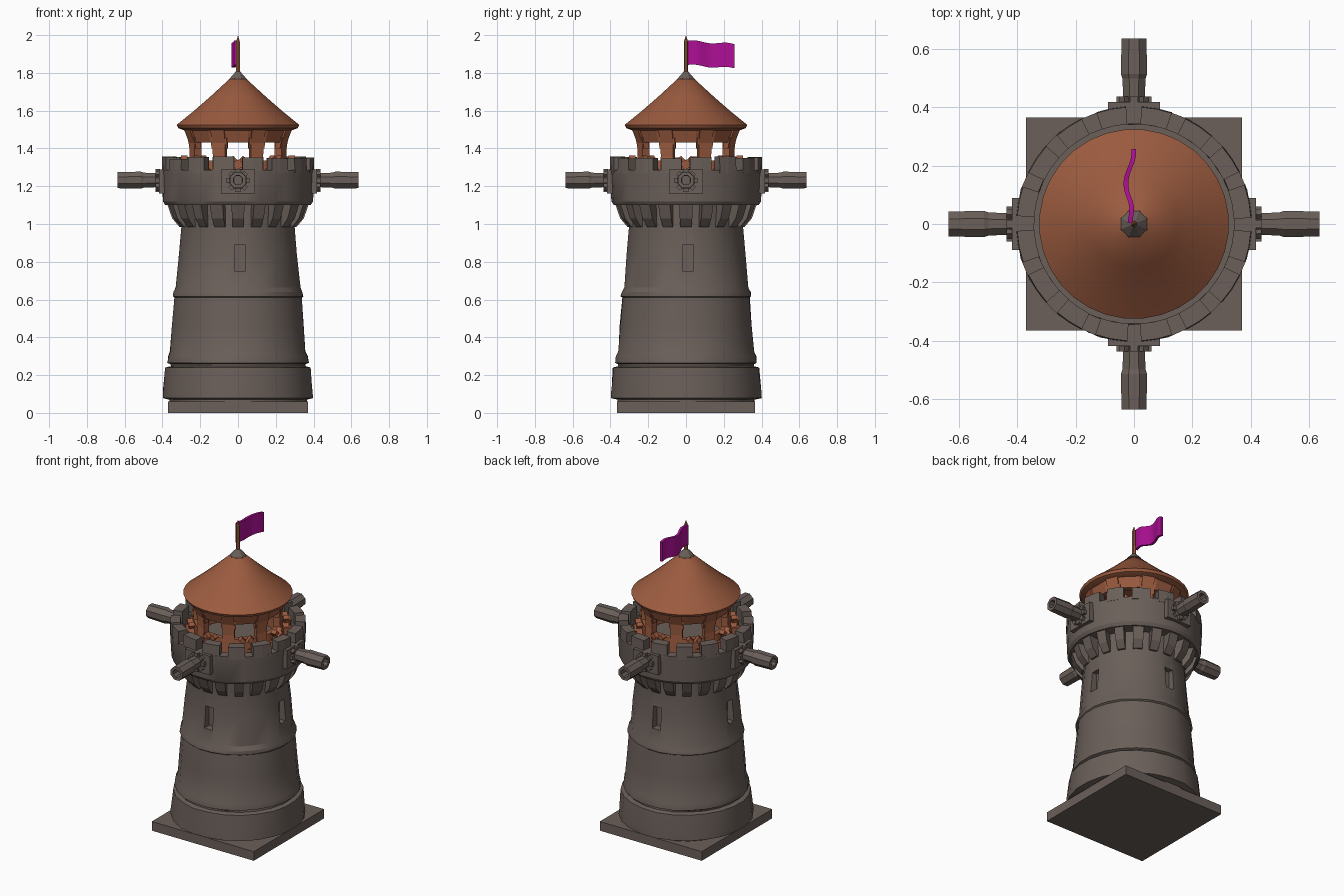
import bpy, bmesh, math, random
from mathutils import Matrix, Vector

if "Cube" in bpy.data.objects:
    bpy.data.objects.remove(bpy.data.objects["Cube"])

random.seed(4)
TAU = math.tau


def material(name, rgb):
    m = bpy.data.materials.new(name)
    m.diffuse_color = (*rgb, 1)
    m.use_nodes = True
    m.node_tree.nodes["Principled BSDF"].inputs["Base Color"].default_value = m.diffuse_color
    return m


STONE = material("grey_stone", (0.145, 0.115, 0.100))
CLAY = material("orange_clay", (0.330, 0.105, 0.050))
CLOTH = material("magenta_cloth", (0.420, 0.005, 0.300))


def finish(bm, name, mat, smooth=None):
    bmesh.ops.remove_doubles(bm, verts=bm.verts, dist=1e-5)
    bmesh.ops.recalc_face_normals(bm, faces=bm.faces)
    mesh = bpy.data.meshes.new(name)
    bm.to_mesh(mesh)
    bm.free()
    ob = bpy.data.objects.new(name, mesh)
    bpy.context.collection.objects.link(ob)
    mesh.materials.append(mat)
    if smooth:
        shade(ob, smooth)
    return ob


def shade(ob, angle):
    bpy.ops.object.select_all(action='DESELECT')
    ob.select_set(True)
    bpy.context.view_layer.objects.active = ob
    bpy.ops.object.shade_smooth_by_angle(angle=math.radians(angle))


def lathe(bm, profile, n, closed=False, jitter=0.0, mat=Matrix()):
    """Spin (r, z) points round z; open profiles start and end on the axis."""
    rings = []
    for r, z in profile:
        ring = []
        for i in range(n):
            a = TAU * (i + 0.5) / n
            q = r + (random.uniform(-jitter, jitter) if r > 0 else 0)
            ring.append(bm.verts.new(mat @ Vector((q * math.cos(a), q * math.sin(a), z))))
        rings.append(ring)
    pairs = list(zip(rings, rings[1:])) + ([(rings[-1], rings[0])] if closed else [])
    for p, q in pairs:
        for i in range(n):
            j = (i + 1) % n
            bm.faces.new((p[i], p[j], q[j], q[i]))


def arc_block(bm, profile, centre, width, steps=1):
    """Sweep a closed (r, z) polygon over an angle to make a curved block."""
    cuts = []
    for s in range(steps + 1):
        a = centre + width * (s / steps - 0.5)
        cuts.append([bm.verts.new((r * math.cos(a), r * math.sin(a), z)) for r, z in profile])
    n = len(profile)
    for p, q in zip(cuts, cuts[1:]):
        for i in range(n):
            j = (i + 1) % n
            bm.faces.new((p[i], p[j], q[j], q[i]))
    bm.faces.new(cuts[0])
    bm.faces.new(cuts[-1])


def box(bm, centre, size, mat=Matrix()):
    bmesh.ops.create_cube(bm, size=1, matrix=mat @ Matrix.Translation(centre)
                          @ Matrix.Diagonal((*size, 1)))


def turn(a):
    return Matrix.Rotation(a, 4, 'Z')


# Square foot slab
bm = bmesh.new()
box(bm, (0, 0, 0.03), (0.74, 0.73, 0.06))
finish(bm, "foot_slab", STONE)

# Tower body with its bands and ledges
bm = bmesh.new()
lathe(bm, [(0, .05), (.365, .05), (.365, .07), (.402, .078), (.400, .11), (.388, .24),
           (.360, .247), (.360, .258), (.376, .265), (.373, .30), (.362, .325), (.352, .46),
           (.339, .61), (.347, .617), (.344, .64), (.331, .665), (.315, .84), (.302, .985),
           (.312, 1.12), (0, 1.12)], 24, jitter=0.003)
body = finish(bm, "tower_body", STONE)

# Slit windows cut into the four sides
bm = bmesh.new()
for k in range(4):
    box(bm, (0.33, 0.01, 0.82), (0.11, 0.058, 0.14), turn(k * TAU / 4 - TAU / 4))
cutter = finish(bm, "slit_cutter", STONE)
mod = body.modifiers.new("slits", 'BOOLEAN')
mod.operation, mod.object, mod.solver = 'DIFFERENCE', cutter, 'EXACT'
bpy.context.view_layer.objects.active = body
bpy.ops.object.modifier_apply(modifier="slits")
bpy.data.objects.remove(cutter)
shade(body, 28)

# Corbels under the parapet
bm = bmesh.new()
for k in range(20):
    arc_block(bm, [(.29, .985), (.312, .985), (.350, 1.03), (.378, 1.11), (.29, 1.11)],
              TAU * k / 20, 0.17 + random.uniform(-.02, .02))
finish(bm, "corbels", STONE)

# Parapet wall with the walkway floor
bm = bmesh.new()
lathe(bm, [(0, 1.10), (.385, 1.10), (.398, 1.12), (.405, 1.285), (.345, 1.285),
           (.345, 1.24), (0, 1.24)], 32, jitter=0.002)
finish(bm, "parapet", STONE, 28)

# Merlons
bm = bmesh.new()
for k in range(16):
    h = 1.352 + random.uniform(-.008, .005)
    arc_block(bm, [(.343, 1.27), (.405, 1.27), (.402, h), (.343, h)],
              TAU * (k + 0.5) / 16, 0.27 + random.uniform(-.02, .02), 2)
finish(bm, "merlons", STONE)

# Four cannons with square mounts and spiky collars
for k, side in enumerate(("right", "back", "left", "front")):
    rot = turn(k * TAU / 4)
    bm = bmesh.new()
    box(bm, (0.392, 0, 1.225), (0.055, 0.18, 0.125), rot)
    for a in range(8):
        m = rot @ Matrix.Translation((0.425, 0, 1.23)) @ Matrix.Rotation(a * TAU / 8, 4, 'X')
        box(bm, (0, 0, 0.047), (0.025, 0.026, 0.026), m)
    finish(bm, side + "_cannon_mount", STONE)
    bm = bmesh.new()
    axis = rot @ Matrix.Translation((0, 0, 1.232)) @ Matrix.Rotation(TAU / 4, 4, 'Y')
    lathe(bm, [(0, .36), (.050, .36), (.040, .43), (.043, .50), (.049, .515), (.046, .637),
               (.026, .637), (.024, .57), (0, .57)], 8, mat=axis)
    finish(bm, side + "_cannon", STONE)

# Lookout posts, flaring at foot and head
bm = bmesh.new()
for k in range(8):
    a = TAU * (k + 0.5) / 8
    arc_block(bm, [(.225, 1.23), (.275, 1.23), (.265, 1.36), (.268, 1.43), (.295, 1.50),
                   (.225, 1.50)], a, 0.27)
    arc_block(bm, [(.235, 1.40), (.262, 1.40), (.275, 1.46), (.235, 1.46)], a, 0.34)
finish(bm, "lookout_posts", CLAY)

# Lookout rail and lintel rings
for name, prof in (("lookout_rail", [(.225, 1.23), (.270, 1.23), (.262, 1.335), (.230, 1.335)]),
                   ("lookout_lintel", [(.225, 1.432), (.262, 1.432), (.288, 1.505), (.225, 1.505)])):
    bm = bmesh.new()
    lathe(bm, prof, 16, closed=True)
    finish(bm, name, CLAY)

# Rough carved ornaments in front of each opening
bm = bmesh.new()
for k in range(8):
    base = turn(k * TAU / 8) @ Matrix.Translation((0.285, 0, 1.315))
    for tilt in (0.75, -0.75):
        box(bm, (0, 0, 0), (0.035, 0.026, 0.105), base @ Matrix.Rotation(tilt, 4, 'X'))
    box(bm, (0.012, 0, 0), (0.04, 0.045, 0.045), base @ Matrix.Rotation(0.4, 4, 'X'))
    box(bm, (0, 0, -0.045), (0.06, 0.11, 0.04), base)
finish(bm, "rail_ornaments", CLAY)

# Conical roof, with its stone tip
bm = bmesh.new()
lathe(bm, [(0, 1.495), (.285, 1.495), (.318, 1.508), (.326, 1.525), (.245, 1.590),
           (.150, 1.672), (.045, 1.768), (0, 1.775)], 32)
finish(bm, "roof", CLAY, 35)
bm = bmesh.new()
lathe(bm, [(0, 1.755), (.050, 1.763), (.046, 1.772), (.012, 1.808), (0, 1.812)], 8)
finish(bm, "roof_tip", STONE)

# Flag pole with a pointed top
bm = bmesh.new()
lathe(bm, [(0, 1.78), (.012, 1.78), (.011, 1.965), (0, 2.0)], 6)
finish(bm, "flag_pole", CLAY)

# Waving flag
bm = bmesh.new()
N = 14
rows = []
for i in range(N + 1):
    t = i / N
    x = -0.014 + 0.014 * math.sin(t * TAU * 1.15 + 0.9) * min(1, t * 3)
    y = 0.004 + 0.254 * t
    dz = -0.018 * t + 0.005 * math.sin(t * TAU * 1.5)
    rows.append([bm.verts.new((x + s * 0.008, y, z + dz))
                 for s, z in ((-1, 1.842), (1, 1.842), (1, 1.97), (-1, 1.97))])
for p, q in zip(rows, rows[1:]):
    for i in range(4):
        j = (i + 1) % 4
        bm.faces.new((p[i], p[j], q[j], q[i]))
bm.faces.new(rows[0])
bm.faces.new(rows[-1])
finish(bm, "flag", CLOTH, 35)
